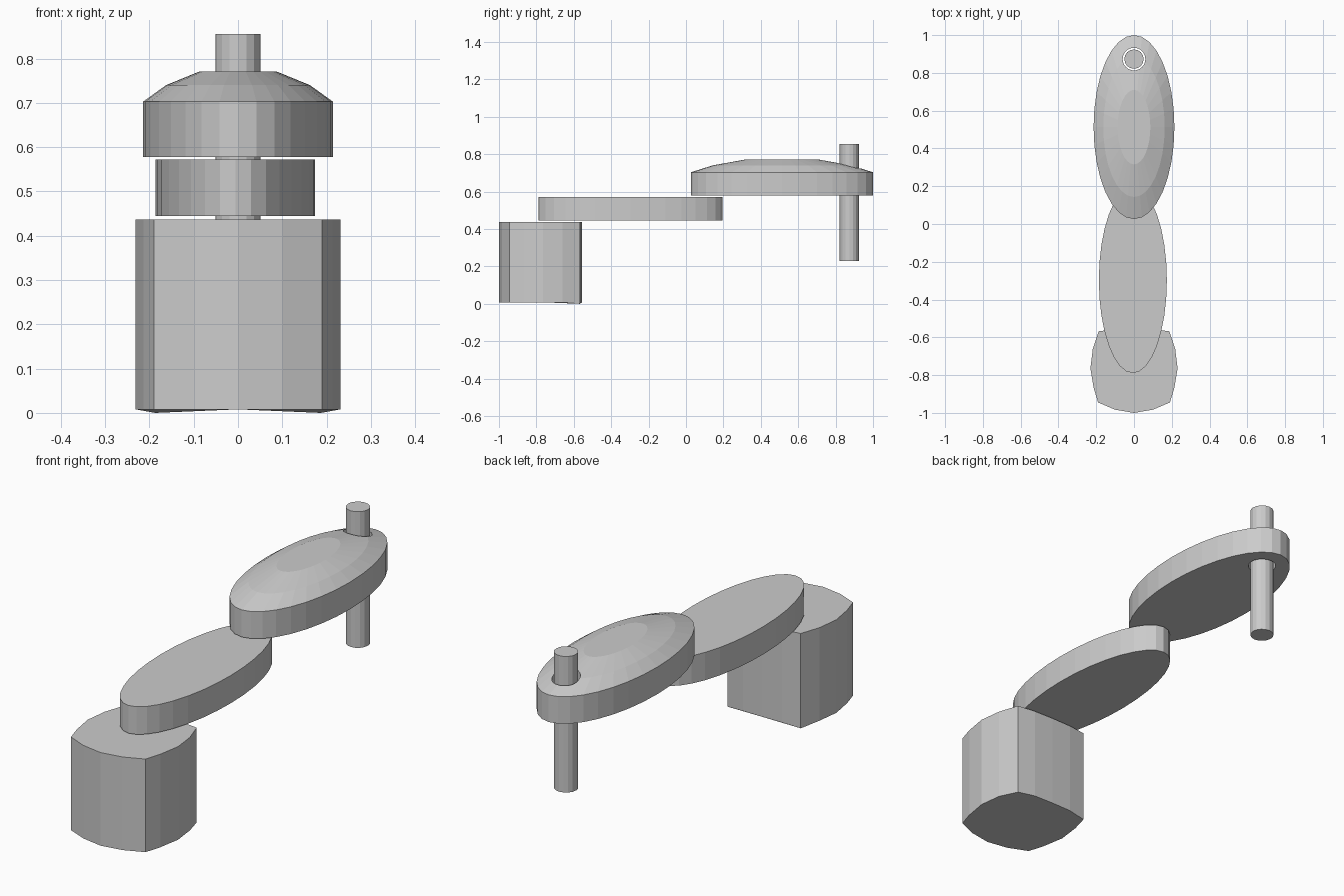
import bpy, bmesh
from math import cos, sin, pi

if "Cube" in bpy.data.objects:
    bpy.data.objects.remove(bpy.data.objects["Cube"])


def loft(name, rings, hide=False):
    """Solid from stacked rings of equal point count, bottom to top."""
    bm = bmesh.new()
    loops = [[bm.verts.new(p) for p in ring] for ring in rings]
    n = len(loops[0])
    for a, b in zip(loops, loops[1:]):
        for i in range(n):
            j = (i + 1) % n
            bm.faces.new((a[i], a[j], b[j], b[i]))
    bm.faces.new(loops[0][::-1])
    bm.faces.new(loops[-1])
    bmesh.ops.recalc_face_normals(bm, faces=bm.faces)
    me = bpy.data.meshes.new(name)
    bm.to_mesh(me)
    bm.free()
    ob = bpy.data.objects.new(name, me)
    bpy.context.collection.objects.link(ob)
    ob.hide_render = hide
    return ob


def ellipse(x, y, z, rx, ry, n=32):
    return [(x + rx * cos(2 * pi * i / n), y + ry * sin(2 * pi * i / n), z) for i in range(n)]


# Base pedestal: rounded square with bulging sides, mirrored half outline
half = [(0, -1.0), (0.1, -0.983), (0.19, -0.945), (0.213, -0.87), (0.231, -0.765),
        (0.218, -0.66), (0.187, -0.568), (0.1, -0.557), (0, -0.555)]
outline = half + [(-x, y) for x, y in half[-2:0:-1]]
foot = [(x, y, 0.0 if abs(x) < 0.19 and abs(x) > 0.15 and y > -0.6 else 0.008) for x, y in outline]
loft("base_pedestal", [foot, [(x, y, 0.437) for x, y in outline]])

# Lower arm: flat elliptical link
loft("lower_arm", [ellipse(-0.006, -0.297, z, 0.18, 0.492) for z in (0.444, 0.572)])

# Upper arm: elliptical link with a faceted domed cover
upper = loft("upper_arm", [ellipse(0, 0.513, z, 0.214 * s, 0.487 * s)
                           for z, s in ((0.578, 1), (0.703, 1), (0.74, 0.76), (0.771, 0.405))])

# Clearance hole for the vertical shaft
cutter = loft("shaft_hole_cutter", [ellipse(0, 0.873, z, 0.06, 0.06) for z in (0.4, 0.9)], True)
cut = upper.modifiers.new("shaft_hole", "BOOLEAN")
cut.operation = "DIFFERENCE"
cut.solver = "EXACT"
cut.object = cutter
bpy.context.view_layer.objects.active = upper
bpy.ops.object.modifier_apply(modifier=cut.name)
bpy.data.objects.remove(cutter)

# Vertical shaft
loft("vertical_shaft", [ellipse(0, 0.873, z, 0.051, 0.051, 16) for z in (0.228, 0.855)])
